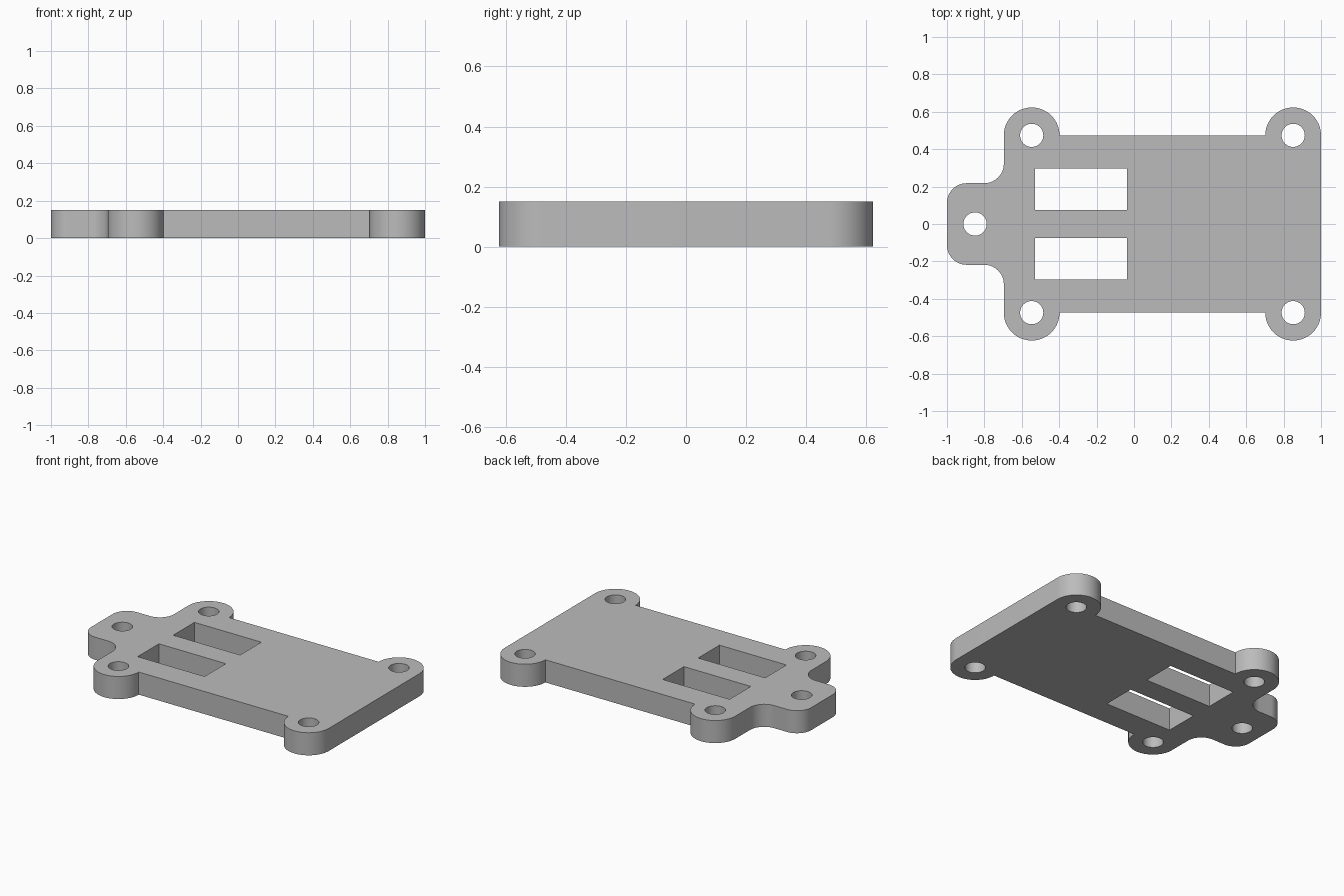
import bpy
import bmesh
from math import cos, sin, radians, tau

if "Cube" in bpy.data.objects:
    bpy.data.objects.remove(bpy.data.objects["Cube"], do_unlink=True)

THICK = 0.15
LUG_Y, LUG_R, HOLE_R = 0.474, 0.149, 0.062
LUG_X = (0.851, -0.547)
TAB_X, TAB_Y, FILLET = -0.85, 0.218, 0.105


def arc(cx, cy, r, a0, a1, n=24):
    angles = [radians(a0 + (a1 - a0) * i / n) for i in range(n + 1)]
    return [(cx + r * cos(a), cy + r * sin(a)) for a in angles]


def circle(cx, cy, r, n=48):
    return [(cx + r * cos(tau * i / n), cy + r * sin(tau * i / n)) for i in range(n)]


def rectangle(x0, x1, y0, y1):
    return [(x0, y0), (x1, y0), (x1, y1), (x0, y1)]


# Back half of the outline: two round lugs, concave fillet, rounded end tab
neck_x = LUG_X[1] - LUG_R
half = arc(LUG_X[0], LUG_Y, LUG_R, 0, 180, 36)
half += arc(LUG_X[1], LUG_Y, LUG_R, 0, 180, 36)
half += arc(neck_x - FILLET, TAB_Y + FILLET, FILLET, 0, -90)
half += arc(-1 + FILLET, TAB_Y - FILLET, FILLET, 90, 180)
outline = half + [(x, -y) for x, y in reversed(half)]

# Openings: screw holes and two rectangular slots
loops = [outline, circle(TAB_X, 0, HOLE_R)]
for side in (1, -1):
    loops += [circle(x, side * LUG_Y, HOLE_R) for x in LUG_X]
    loops.append(rectangle(-0.529, -0.037, side * 0.075, side * 0.298))

# Fill the profile around its openings and extrude it into a plate
bm = bmesh.new()
for points in loops:
    verts = [bm.verts.new((x, y, 0)) for x, y in points]
    for a, b in zip(verts, verts[1:] + verts[:1]):
        bm.edges.new((a, b))
bmesh.ops.triangle_fill(bm, edges=bm.edges[:], use_beauty=True, normal=(0, 0, 1))
result = bmesh.ops.extrude_face_region(bm, geom=bm.faces[:], use_keep_orig=True)
top = [g for g in result["geom"] if isinstance(g, bmesh.types.BMVert)]
bmesh.ops.translate(bm, verts=top, vec=(0, 0, THICK))
bmesh.ops.recalc_face_normals(bm, faces=bm.faces[:])
bmesh.ops.dissolve_limit(bm, angle_limit=0.001, verts=[], edges=bm.edges[:])
mesh = bpy.data.meshes.new("mounting_plate")
bm.to_mesh(mesh)
bm.free()

plate = bpy.data.objects.new("mounting_plate", mesh)
bpy.context.collection.objects.link(plate)

# Plain grey finish
grey = bpy.data.materials.new("plain_grey")
grey.use_nodes = True
color = (0.5, 0.5, 0.5, 1)
grey.diffuse_color = color
grey.node_tree.nodes["Principled BSDF"].inputs["Base Color"].default_value = color
mesh.materials.append(grey)

bpy.ops.object.select_all(action="DESELECT")
plate.select_set(True)
bpy.context.view_layer.objects.active = plate
bpy.ops.object.shade_smooth_by_angle(angle=radians(30))
